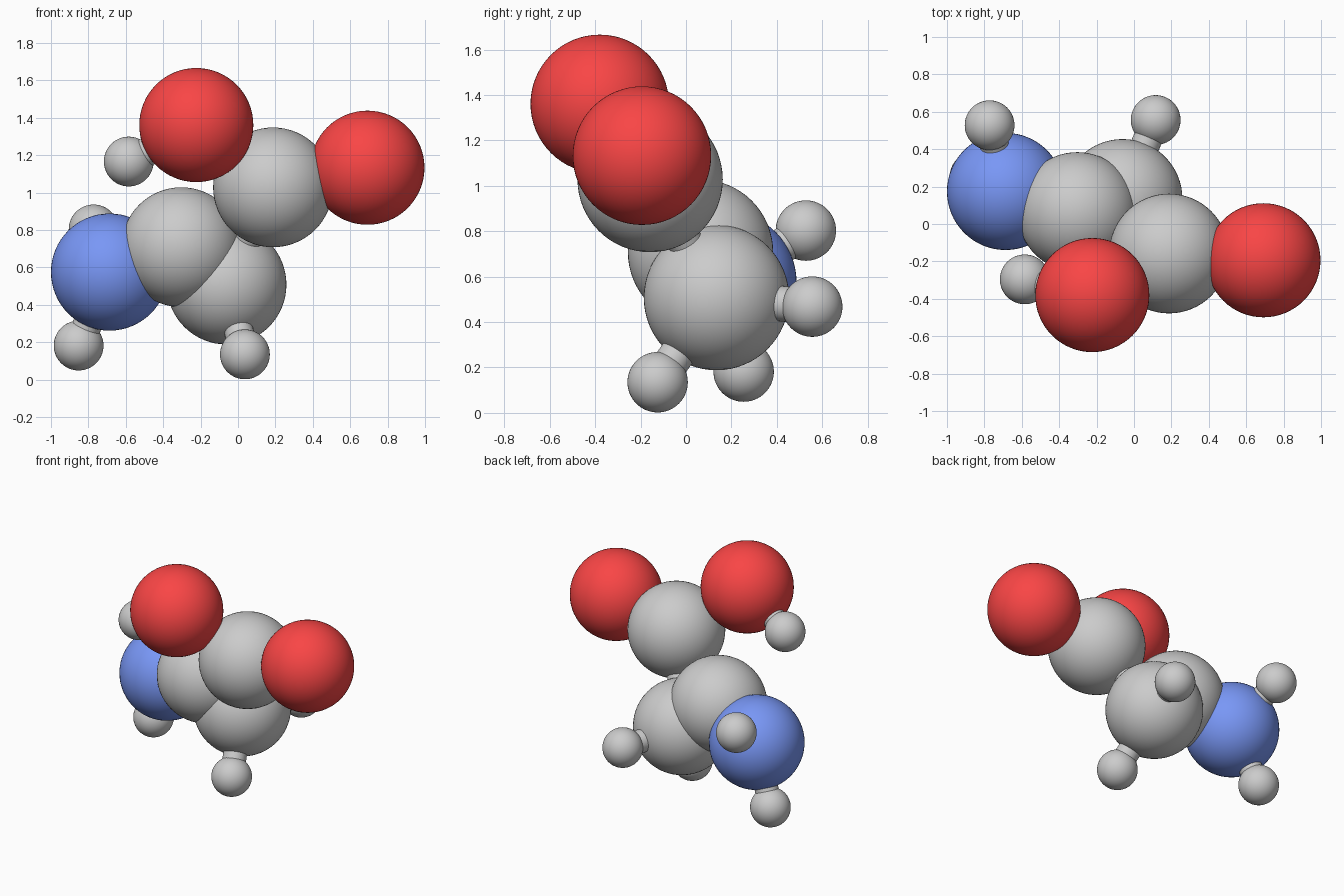
import bpy
from mathutils import Vector

if "Cube" in bpy.data.objects:
    bpy.data.objects.remove(bpy.data.objects["Cube"])


def material(name, color):
    m = bpy.data.materials.new(name)
    m.diffuse_color = color
    m.use_nodes = True
    m.node_tree.nodes["Principled BSDF"].inputs["Base Color"].default_value = m.diffuse_color
    return m


RED = material("red", (0.95, 0.06, 0.06, 1))
BLUE = material("blue", (0.19, 0.31, 0.92, 1))

# name: (centre, radius, material)
atoms = {
    "oxygen_hydroxyl": ((-0.223, -0.38, 1.361), 0.305, RED),
    "oxygen_carbonyl": ((0.692, -0.194, 1.133), 0.305, RED),
    "nitrogen": ((-0.687, 0.174, 0.575), 0.313, BLUE),
    "carbon_acid": ((0.187, -0.158, 1.028), 0.32, None),
    "carbon_upper": ((-0.303, 0.064, 0.708), 0.32, None),
    "carbon_lower": ((-0.061, 0.134, 0.508), 0.32, None),
    "hydrogen_acid": ((-0.584, -0.296, 1.166), 0.133, None),
    "hydrogen_amine_back": ((-0.772, 0.528, 0.803), 0.133, None),
    "hydrogen_amine_low": ((-0.852, 0.254, 0.182), 0.133, None),
    "hydrogen_low": ((0.037, -0.125, 0.135), 0.133, None),
    "hydrogen_back": ((0.116, 0.556, 0.468), 0.133, None),
}
bonds = [
    ("carbon_acid", "oxygen_hydroxyl"), ("carbon_acid", "oxygen_carbonyl"),
    ("carbon_acid", "carbon_lower"), ("carbon_lower", "carbon_upper"),
    ("carbon_lower", "nitrogen"), ("oxygen_hydroxyl", "hydrogen_acid"),
    ("nitrogen", "hydrogen_amine_back"), ("nitrogen", "hydrogen_amine_low"),
    ("carbon_lower", "hydrogen_low"), ("carbon_lower", "hydrogen_back"),
]

# Atom balls
for name, (loc, radius, mat) in atoms.items():
    bpy.ops.mesh.primitive_uv_sphere_add(segments=64, ring_count=32, radius=radius, location=loc)
    ball = bpy.context.object
    ball.name = name
    bpy.ops.object.shade_smooth()
    if mat:
        ball.data.materials.append(mat)

# Bond sticks between ball centres
for i, (a, b) in enumerate(bonds):
    p, q = Vector(atoms[a][0]), Vector(atoms[b][0])
    d = q - p
    bpy.ops.mesh.primitive_cylinder_add(vertices=32, radius=0.078, depth=d.length, location=(p + q) / 2)
    stick = bpy.context.object
    stick.name = f"bond_{i + 1}"
    stick.rotation_euler = d.to_track_quat("Z", "Y").to_euler()
    bpy.ops.object.shade_smooth_by_angle()
